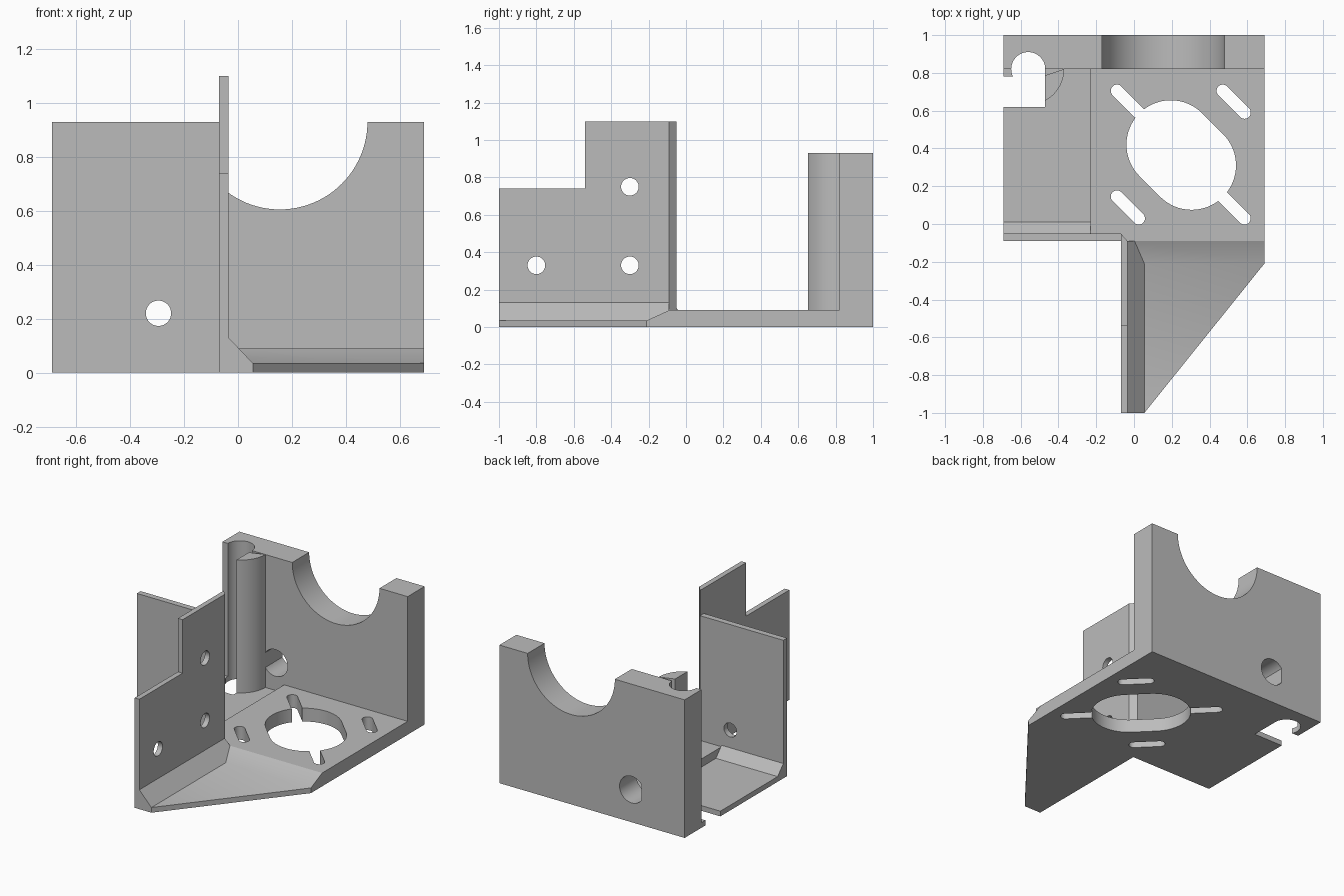
import bpy, bmesh
from math import cos, sin, pi, atan2

cube = bpy.data.objects.get("Cube")
if cube:
    bpy.data.objects.remove(cube, do_unlink=True)

GREY = (0.5, 0.5, 0.5, 1)
mat = bpy.data.materials.new("plain grey")
mat.use_nodes = True
mat.diffuse_color = GREY
mat.node_tree.nodes["Principled BSDF"].inputs["Base Color"].default_value = GREY

AXES = {
    "x": lambda u, v, w: (w, u, v),
    "y": lambda u, v, w: (u, w, v),
    "z": lambda u, v, w: (u, v, w),
}


def prism(name, axis, profile, lo, hi):
    """Extrude a flat profile along an axis from lo to hi."""
    bm = bmesh.new()
    place = AXES[axis]
    a = [bm.verts.new(place(u, v, lo)) for u, v in profile]
    b = [bm.verts.new(place(u, v, hi)) for u, v in profile]
    bm.faces.new(a)
    bm.faces.new(b)
    n = len(a)
    for i in range(n):
        j = (i + 1) % n
        bm.faces.new((a[i], a[j], b[j], b[i]))
    bmesh.ops.recalc_face_normals(bm, faces=bm.faces)
    mesh = bpy.data.meshes.new(name)
    bm.to_mesh(mesh)
    bm.free()
    mesh.materials.append(mat)
    ob = bpy.data.objects.new(name, mesh)
    bpy.context.collection.objects.link(ob)
    return ob


def rect(u0, v0, u1, v1):
    return [(u0, v0), (u1, v0), (u1, v1), (u0, v1)]


def arc(u, v, r, start=0.0, sweep=2 * pi, n=64):
    count = n if sweep >= 2 * pi else n + 1
    return [(u + r * cos(start + sweep * i / n), v + r * sin(start + sweep * i / n))
            for i in range(count)]


def stadium(p, q, r):
    """Outline of a round-ended slot from p to q."""
    t = atan2(q[1] - p[1], q[0] - p[0])
    return arc(*q, r, t - pi / 2, pi, 32) + arc(*p, r, t + pi / 2, pi, 32)


def cut(ob, axis, profile, lo=-2, hi=2):
    """Remove a prism from a part."""
    cutter = prism("cutter", axis, profile, lo, hi)
    cutter.hide_render = True
    mod = ob.modifiers.new("cut", "BOOLEAN")
    mod.operation = "DIFFERENCE"
    mod.solver = "EXACT"
    mod.object = cutter
    bpy.context.view_layer.objects.active = ob
    bpy.ops.object.modifier_apply(modifier=mod.name)
    bpy.data.objects.remove(cutter, do_unlink=True)


# Thick base with the round-ended opening and four diagonal slots
base = prism("base_plate", "z", [(-.23, -.05), (-.07, -.05), (-.035, -.09),
                                 (.69, -.09), (.69, .82), (-.23, .82)], 0, .09)
cut(base, "z", stadium((.195, .42), (.305, .31), .235))
for x in (-.09, .47):
    for y in (.145, .705):
        cut(base, "z", stadium((x, y), (x + .115, y - .115), .033))

# Thin floor beside the base
side_floor = prism("side_floor", "z", rect(-.69, -.05, -.23, .82), 0, .035)

# Back wall with the half-round saddle and a flat-sided hole
back_wall = prism("back_wall", "y", rect(-.69, 0, .69, .93), .82, 1)
cut(back_wall, "y", arc(.155, .93, .325, n=96))
cut(back_wall, "y", [(max(u, -.37), v) for u, v in arc(-.295, .22, .09)
                     if u > -.375])

# Upright round boss against the back wall
boss = prism("rod_boss", "z", [(max(u, -.69), v) for u, v in
                               arc(-.56, .82, .19, -pi, pi, 48)
                               if u > -.72], .035, .93)

# Rod channel and its open side
for part in (side_floor, back_wall, boss):
    cut(part, "z", arc(-.56, .82, .09))
for part in (side_floor, boss):
    cut(part, "z", rect(-.8, .62, -.47, .78))
    cut(part, "z", rect(-.56, .7, -.47, .821))

# Front plate with hole and the fillet along its foot
front_plate = prism("front_plate", "y", rect(-.69, 0, -.07, .93), -.09, -.05)
cut(front_plate, "y", arc(-.295, .22, .047))
prism("front_plate_fillet", "x", [(-.06, .02), (.01, .02), (.01, .035), (-.05, .1)],
      -.69, -.23)

# Stepped side plate with a chamfered rear edge and three holes
side_plate = prism("side_plate", "z", [(-.07, -1), (-.035, -1), (-.035, -.09),
                                       (-.07, -.05)], 0, 1.10)
cut(side_plate, "x", rect(-1.2, .74, -.54, 1.3))
for y, z in ((-.8, .33), (-.3, .33), (-.3, .75)):
    cut(side_plate, "x", arc(y, z, .047))

# Triangular floor ramping up to the base
ramp = prism("triangular_floor", "x", [(-1, 0), (-.09, 0), (-.09, .09),
                                       (-.21, .035), (-1, .035)], -.035, .69)
cut(ramp, "z", [(.055, -1), (.055, -1.2), (.9, -1.2), (.9, .0513), (.69, -.21)])
prism("side_plate_fillet", "y", [(-.04, .02), (.055, .02), (.055, .035), (-.035, .13)],
      -1, -.09)

# Smooth round surfaces, keep edges sharp
bpy.ops.object.select_all(action="DESELECT")
for ob in bpy.context.collection.objects:
    if ob.type == "MESH" and mat.name in ob.data.materials:
        ob.select_set(True)
        bpy.context.view_layer.objects.active = ob
bpy.ops.object.shade_smooth_by_angle()
